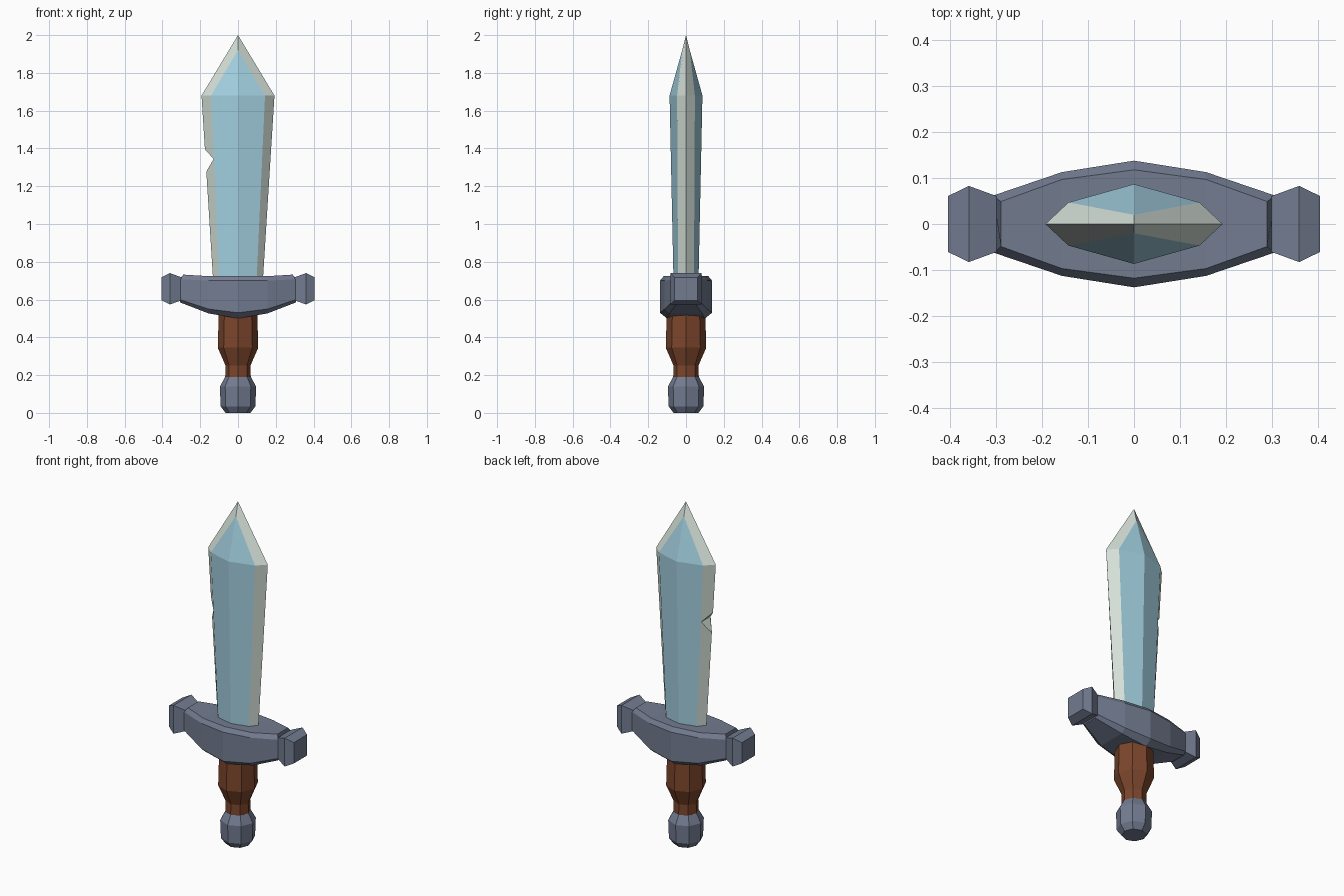
import bpy, bmesh
from math import cos, sin, pi

if "Cube" in bpy.data.objects:
    bpy.data.objects.remove(bpy.data.objects["Cube"])


def material(name, rgb):
    m = bpy.data.materials.new(name)
    m.diffuse_color = (*rgb, 1)
    m.use_nodes = True
    m.node_tree.nodes["Principled BSDF"].inputs["Base Color"].default_value = m.diffuse_color
    return m


steel = material("steel", (0.17, 0.20, 0.28))
wood = material("wood", (0.20, 0.06, 0.025))
edge = material("blade_edge", (0.66, 0.74, 0.68))
flat = material("blade_flat", (0.36, 0.62, 0.74))


def finish(name, bm, mats):
    bmesh.ops.recalc_face_normals(bm, faces=bm.faces)
    me = bpy.data.meshes.new(name)
    bm.to_mesh(me)
    bm.free()
    ob = bpy.data.objects.new(name, me)
    bpy.context.collection.objects.link(ob)
    for m in mats:
        me.materials.append(m)
    return ob


def skin(bm, rings, cap_end=True):
    """Bridge equal-length rings of points, capping the ends."""
    vs = [[bm.verts.new(p) for p in r] for r in rings]
    n = len(vs[0])
    for a, b in zip(vs, vs[1:]):
        for i in range(n):
            j = (i + 1) % n
            bm.faces.new((a[i], a[j], b[j], b[i]))
    bm.faces.new(vs[0])
    if cap_end:
        bm.faces.new(vs[-1])
    return vs


def loft(name, rings, mat):
    bm = bmesh.new()
    skin(bm, rings)
    return finish(name, bm, [mat])


def octagons(profile):
    return [[(r * cos(i * pi / 4), r * sin(i * pi / 4), z) for i in range(8)]
            for r, z in profile]


# Pommel and grip: eight-sided turned shapes
loft("pommel", octagons([(0.066, 0), (0.092, 0.035), (0.096, 0.14), (0.068, 0.19)]), steel)
loft("grip", octagons([(0.068, 0.18), (0.066, 0.25), (0.107, 0.345), (0.102, 0.53)]), wood)


# Guard: bevelled sections along x, deepest in the middle
def guard_ring(s, x, xt, yo, yt, yb, zt, zo, zl, zb):
    half = [(xt, yt, zt), (x, yo, zo), (x, yo, zl), (x, yb, zb)]
    pts = half + [(px, -y, z) for px, y, z in reversed(half)]
    return [(s * px, y, z) for px, y, z in pts]


end = (0.307, 0.29, 0.062, 0.049, 0.045, 0.732, 0.708, 0.60, 0.585)
mid = (0.157, 0.157, 0.113, 0.097, 0.085, 0.724, 0.70, 0.55, 0.527)
centre = (0, 0, 0.138, 0.118, 0.10, 0.724, 0.70, 0.53, 0.50)
loft("guard", [guard_ring(-1, *end), guard_ring(-1, *mid), guard_ring(1, *centre),
               guard_ring(1, *mid), guard_ring(1, *end)], steel)

# Square knobs at the guard ends
for s, side in ((-1, "left"), (1, "right")):
    loft("guard_knob_" + side,
         [[(s * x, a * h, 0.657 + b * h) for a, b in ((1, 1), (-1, 1), (-1, -1), (1, -1))]
          for x, h in ((0.30, 0.061), (0.36, 0.083), (0.405, 0.061))], steel)


# Blade: eight-point section, pale ground edges and blue flats
def blade_ring(w, wi, yi, yc, z):
    return [(w, 0, z), (wi, yi, z), (0, yc, z), (-wi, yi, z),
            (-w, 0, z), (-wi, -yi, z), (0, -yc, z), (wi, -yi, z)]


bm = bmesh.new()
rings = skin(bm, [blade_ring(0.131, 0.098, 0.042, 0.066, 0.69),
                  blade_ring(0.193, 0.143, 0.047, 0.087, 1.68)], cap_end=False)
top = rings[-1]
tip = bm.verts.new((0, 0, 2))
for k in (0, 4):
    ridge = bm.verts.new((0, 0.02 if k == 0 else -0.02, 1.92))
    v = [top[(k + i) % 8] for i in range(5)]
    bm.faces.new((v[0], v[1], ridge, tip))
    bm.faces.new((v[1], v[2], ridge))
    bm.faces.new((v[2], v[3], ridge))
    bm.faces.new((v[3], v[4], tip, ridge))
for f in bm.faces:
    on_edge = any(abs(v.co.y) < 1e-5 for v in f.verts)
    f.material_index = 0 if on_edge else 1
blade = finish("blade", bm, [edge, flat])

# Nick in the left edge
cutter = loft("nick_cutter",
              [[(x, y, z) for x, z in ((-0.129, 1.344), (-0.229, 1.455), (-0.229, 1.173))]
               for y in (-0.2, 0.2)], edge)
cutter.hide_render = True
cutter.hide_set(True)
nick = blade.modifiers.new("nick", 'BOOLEAN')
nick.operation = 'DIFFERENCE'
nick.solver = 'EXACT'
nick.object = cutter
